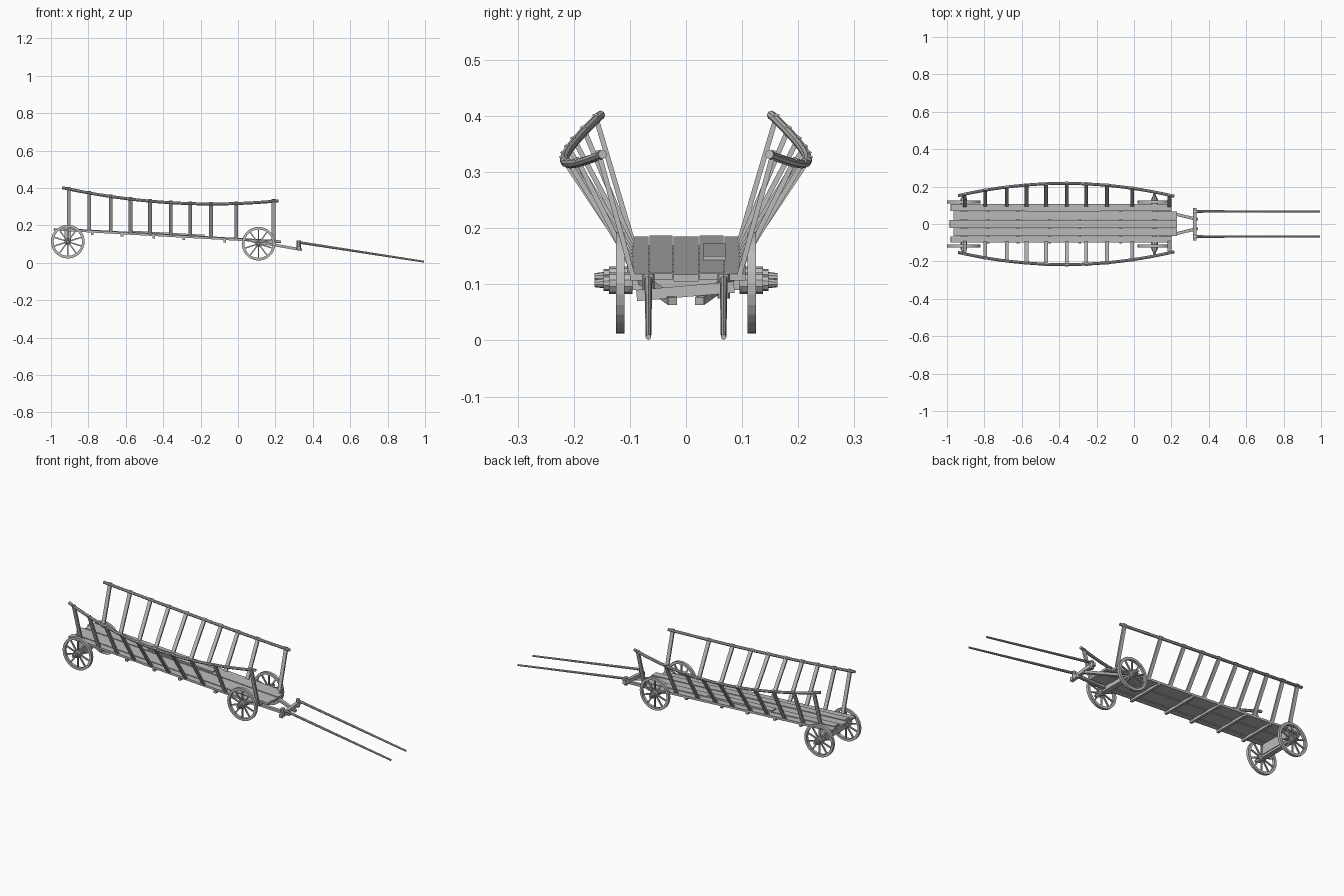
import bpy
import bmesh
import math
from mathutils import Vector, Matrix

cube = bpy.data.objects.get("Cube")
if cube:
    bpy.data.objects.remove(cube, do_unlink=True)

wood = bpy.data.materials.new("weathered_grey_wood")
wood.use_nodes = True
grey = (0.5, 0.5, 0.5, 1)
wood.diffuse_color = grey
wood.node_tree.nodes["Principled BSDF"].inputs["Base Color"].default_value = grey


def finish(name, bm):
    bmesh.ops.recalc_face_normals(bm, faces=bm.faces)
    mesh = bpy.data.meshes.new(name)
    bm.to_mesh(mesh)
    bm.free()
    mesh.materials.append(wood)
    obj = bpy.data.objects.new(name, mesh)
    bpy.context.collection.objects.link(obj)
    return obj


def frame(a, b, side):
    """Matrix at the middle of a-b: z runs along it, x lies near side."""
    z = (b - a).normalized()
    y = z.cross(Vector(side)).normalized()
    m = Matrix((y.cross(z), y, z)).transposed().to_4x4()
    m.translation = (a + b) / 2
    return m


def add_beam(bm, a, b, width, depth, side=(1, 0, 0)):
    a, b = Vector(a), Vector(b)
    scale = Matrix.Diagonal((width, depth, (b - a).length, 1))
    bmesh.ops.create_cube(bm, size=1, matrix=frame(a, b, side) @ scale)


def beam(name, *args, **kw):
    bm = bmesh.new()
    add_beam(bm, *args, **kw)
    return finish(name, bm)


def add_rod(bm, a, b, r1, r2, sides=8, side=(1, 0, 0)):
    a, b = Vector(a), Vector(b)
    bmesh.ops.create_cone(bm, cap_ends=True, segments=sides, radius1=r1, radius2=r2,
                          depth=(b - a).length, matrix=frame(a, b, side))


def rod(name, *args, **kw):
    bm = bmesh.new()
    add_rod(bm, *args, **kw)
    return finish(name, bm)


def tube(name, points, radius, sides=8):
    """Round rail swept through a list of points."""
    bm = bmesh.new()
    rings = []
    for i, p in enumerate(points):
        d = (points[min(i + 1, len(points) - 1)] - points[max(i - 1, 0)]).normalized()
        u = d.cross(Vector((0, 0, 1))).normalized()
        v = u.cross(d)
        angles = [math.tau * k / sides for k in range(sides)]
        rings.append([bm.verts.new(p + radius * (u * math.cos(t) + v * math.sin(t))) for t in angles])
    for r, s in zip(rings, rings[1:]):
        for k in range(sides):
            bm.faces.new((r[k], r[k - 1], s[k - 1], s[k]))
    bm.faces.new(rings[0])
    bm.faces.new(rings[-1])
    return finish(name, bm)


def deck_z(x):
    return 0.13 - 0.056 * x


def rail_point(x, s):
    t = x + 0.37
    return Vector((x, s * (0.217 - 0.2 * t * t), 0.322 - 0.063 * t + 0.135 * t * t))


def wheel(name, x, z, s):
    bm = bmesh.new()
    y, n = s * 0.117, 28
    # rim with a square section
    section = [(0.09, -0.0075), (0.09, 0.0075), (0.076, 0.0075), (0.076, -0.0075)]
    rings = []
    for i in range(n):
        c, d = math.cos(math.tau * i / n), math.sin(math.tau * i / n)
        rings.append([bm.verts.new((x + r * c, y + w, z + r * d)) for r, w in section])
    for i in range(n):
        for k in range(4):
            bm.faces.new((rings[i - 1][k], rings[i][k], rings[i][k - 1], rings[i - 1][k - 1]))
    # spokes
    for i in range(10):
        t = math.tau * (i + 0.5) / 10
        d = Vector((math.cos(t), 0, math.sin(t)))
        c = Vector((x, y, z))
        add_beam(bm, c + d * 0.012, c + d * 0.08, 0.007, 0.007, side=(0, 1, 0))
    # stepped hub
    for y1, y2, r1, r2 in ((0.095, 0.137, 0.019, 0.019), (0.137, 0.147, 0.014, 0.014),
                           (0.147, 0.163, 0.009, 0.007)):
        add_rod(bm, (x, s * y1, z), (x, s * y2, z), r1, r2, sides=10)
    return finish(name, bm)


# Running gear
for part, x, z in (("rear", -0.91, 0.113), ("front", 0.11, 0.102)):
    for side, s in (("left", 1), ("right", -1)):
        wheel(f"{part}_{side}_wheel", x, z, s)
    beam(f"{part}_axle", (x, -0.1, z), (x, 0.1, z), 0.028, 0.024)
    top = deck_z(x) - 0.012
    if top > z + 0.02:
        beam(f"{part}_bolster", (x, -0.09, (top + z) / 2), (x, 0.09, (top + z) / 2), 0.035, top - z)

# Floor planks: edges across, rear end, front end, lift
planks = [(-0.1, -0.067, -0.98, 0.2, 0), (-0.065, -0.024, -0.965, 0.23, 0.003),
          (-0.022, 0.022, -0.985, 0.23, 0), (0.024, 0.067, -0.965, 0.23, 0.003),
          (0.069, 0.106, -0.98, 0.2, 0)]
for i, (y1, y2, x1, x2, lift) in enumerate(planks):
    y = (y1 + y2) / 2
    beam(f"floor_plank_{i + 1}", (x1, y, deck_z(x1) - 0.006 + lift),
         (x2, y, deck_z(x2) - 0.006 + lift), y2 - y1, 0.012, side=(0, 1, 0))
beam("loose_floor_plank", (-0.58, 0.05, deck_z(-0.58) + 0.006),
     (-0.18, 0.05, deck_z(-0.18) + 0.006), 0.04, 0.008, side=(0, 1, 0))

# Slats under the floor
for i, x in enumerate((-0.78, -0.62, -0.45, -0.29, -0.07)):
    z = deck_z(x) - 0.017
    beam(f"floor_slat_{i + 1}", (x, -0.105, z), (x, 0.105, z), 0.014, 0.014)

# Flared ladder sides
rungs = (-0.905, -0.795, -0.68, -0.575, -0.47, -0.36, -0.255, -0.145, -0.01, 0.19)
for side, s in (("left", 1), ("right", -1)):
    tube(f"{side}_top_rail", [rail_point(-0.94 + 1.155 * i / 20, s) for i in range(21)], 0.008)
    bm = bmesh.new()
    for x in rungs:
        foot = Vector((x, s * 0.094, deck_z(x) - 0.008))
        head = rail_point(x, s)
        add_beam(bm, foot, head + (head - foot).normalized() * 0.01, 0.02, 0.009)
    finish(f"{side}_side_rungs", bm)

# Drawbar, cross bar and shafts
for side, s in (("left", 1), ("right", -1)):
    beam(f"{side}_drawbar", (0.12, s * 0.078, 0.108), (0.34, s * 0.024, 0.07), 0.016, 0.014, side=(0, 1, 0))
    y = s * 0.067
    rod(f"{side}_shaft", (0.32, y, 0.11), (0.995, y, 0.006), 0.007, 0.005)
    rod(f"{side}_shaft_pin", (0.325, y, 0.075), (0.325, y, 0.118), 0.011, 0.011)
beam("cross_bar", (0.325, -0.088, 0.08), (0.325, 0.086, 0.095), 0.018, 0.02)
